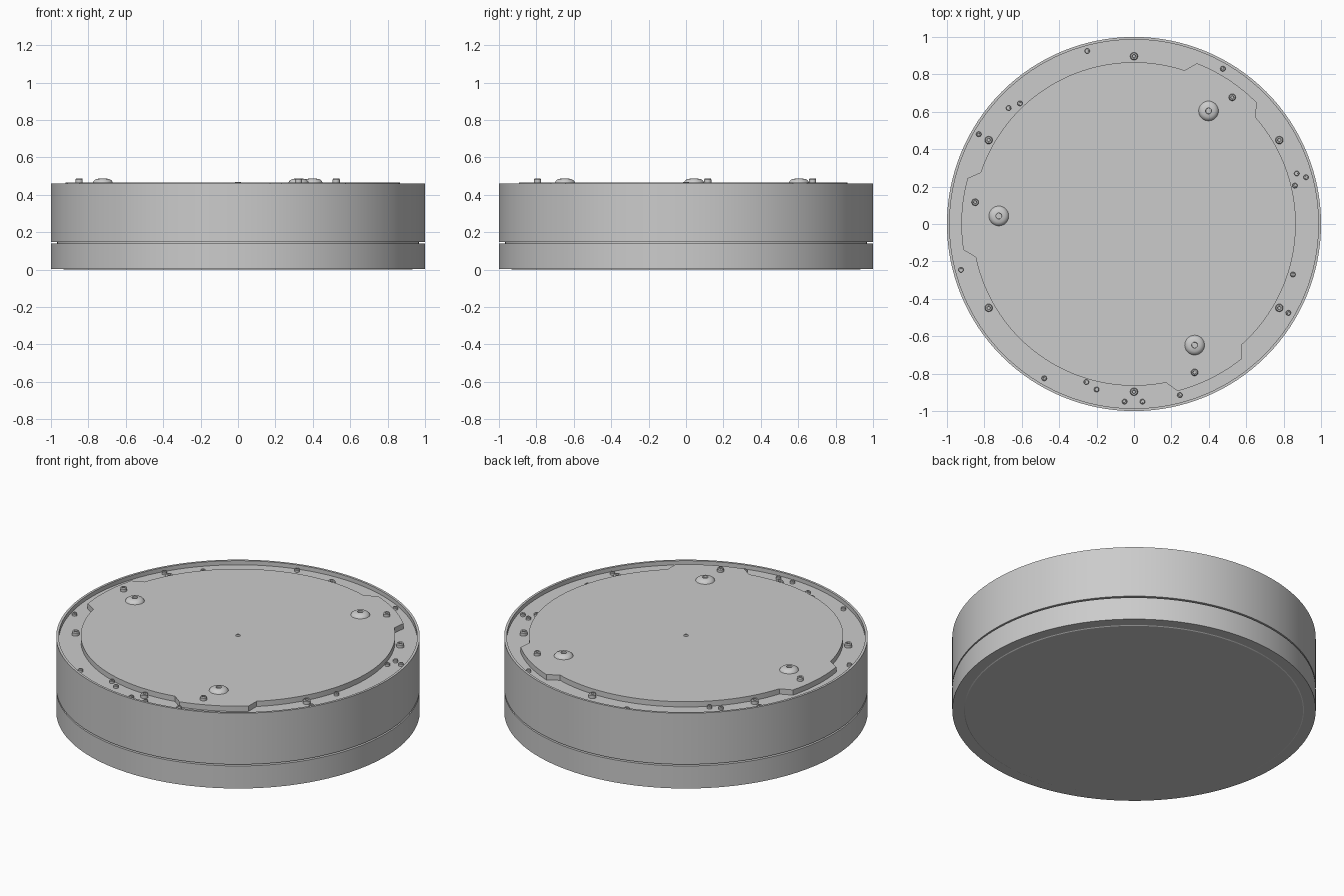
import bpy, bmesh
from math import radians, cos, sin, pi

default = bpy.data.objects.get("Cube")
if default:
    bpy.data.objects.remove(default, do_unlink=True)

grey = bpy.data.materials.new("satin_grey")
grey.use_nodes = True
colour = (0.6, 0.6, 0.6, 1)
grey.diffuse_color = colour
grey.node_tree.nodes["Principled BSDF"].inputs["Base Color"].default_value = colour

FLOOR, RIM, LID = 0.435, 0.46, 0.467


def finish(name, bm, location=(0, 0, 0)):
    bmesh.ops.remove_doubles(bm, verts=bm.verts, dist=0.0001)
    bmesh.ops.recalc_face_normals(bm, faces=bm.faces)
    mesh = bpy.data.meshes.new(name)
    bm.to_mesh(mesh)
    bm.free()
    mesh.materials.append(grey)
    obj = bpy.data.objects.new(name, mesh)
    bpy.context.collection.objects.link(obj)
    obj.location = location
    bpy.ops.object.select_all(action="DESELECT")
    obj.select_set(True)
    bpy.context.view_layer.objects.active = obj
    bpy.ops.object.shade_smooth_by_angle(angle=radians(30))
    return obj


def lathe(name, profile, steps, location=(0, 0, 0)):
    """Spin a (radius, height) profile around the vertical axis."""
    bm = bmesh.new()
    verts = [bm.verts.new((r, 0, z)) for r, z in profile]
    edges = [bm.edges.new(pair) for pair in zip(verts, verts[1:])]
    bmesh.ops.spin(bm, geom=verts + edges, cent=(0, 0, 0), axis=(0, 0, 1),
                   angle=2 * pi, steps=steps)
    return finish(name, bm, location)


def polar(radius, degrees):
    return radius * cos(radians(degrees)), radius * sin(radians(degrees))


def screw(name, x, y, base, radius, height):
    """Round head with a shallow socket."""
    lathe(name, [(0, 0), (radius, 0), (radius, height * 0.75),
                 (radius * 0.8, height), (radius * 0.45, height),
                 (radius * 0.4, height * 0.5), (0, height * 0.5)],
          16, (x, y, base))


# Drum housing with a groove, a raised rim and a recessed deck
lathe("housing", [(0, 0), (0.93, 0), (0.935, 0.003), (1, 0.003), (1, 0.14),
                  (0.967, 0.14), (0.967, 0.149), (1, 0.149), (1, RIM),
                  (0.986, RIM), (0.986, FLOOR), (0, FLOOR)], 128)

# Lid plate with three wider tabs
TABS = [56.6, 176.6, 296.6]
outline = []
for tab in TABS:
    outline += [polar(0.865, tab - 15.2)]
    outline += [polar(0.923, tab - 12 + i * 2) for i in range(13)]
    outline += [polar(0.865, tab + 15.2 + i * 89.6 / 32) for i in range(32)]
bm = bmesh.new()
plate = bm.faces.new([bm.verts.new((x, y, FLOOR)) for x, y in outline])
top = bmesh.ops.extrude_face_region(bm, geom=[plate])
bmesh.ops.translate(bm, vec=(0, 0, LID - FLOOR),
                    verts=[g for g in top["geom"] if isinstance(g, bmesh.types.BMVert)])
finish("lid", bm)

# Domed pads and lid screws, one of each per tab
for i, tab in enumerate(TABS, 1):
    x, y = polar(0.724, tab)
    lathe(f"pad_{i}", [(0.053, 0), (0.05, 0.006), (0.043, 0.013), (0.033, 0.018),
                       (0.016, 0.02), (0.015, 0.01), (0, 0.01)], 32, (x, y, LID))
    screw(f"lid_screw_{i}", *polar(0.857, tab - 4.4), LID, 0.019, 0.021)

# Centre ring
lathe("centre_stud", [(0.015, 0), (0.015, 0.002), (0.011, 0.002), (0.011, 0.0005),
                      (0, 0.0005)], 16, (0, 0, LID))

# Six evenly spaced deck screws
for i in range(6):
    screw(f"deck_screw_{i + 1}", *polar(0.897, 30 + 60 * i), FLOOR, 0.021, 0.023)

# Small pins scattered around the deck
pins = [(-.25, .925), (.475, .83), (-.67, .62), (-.61, .645), (-.83, .48), (.87, .27),
        (.92, .25), (.86, .205), (.85, -.27), (.825, -.475), (-.925, -.245),
        (-.48, -.825), (-.255, -.845), (-.2, -.885), (-.05, -.95), (.045, -.95),
        (.245, -.915)]
for i, (x, y) in enumerate(pins, 1):
    screw(f"pin_{i}", x, y, FLOOR, 0.014, 0.016)
